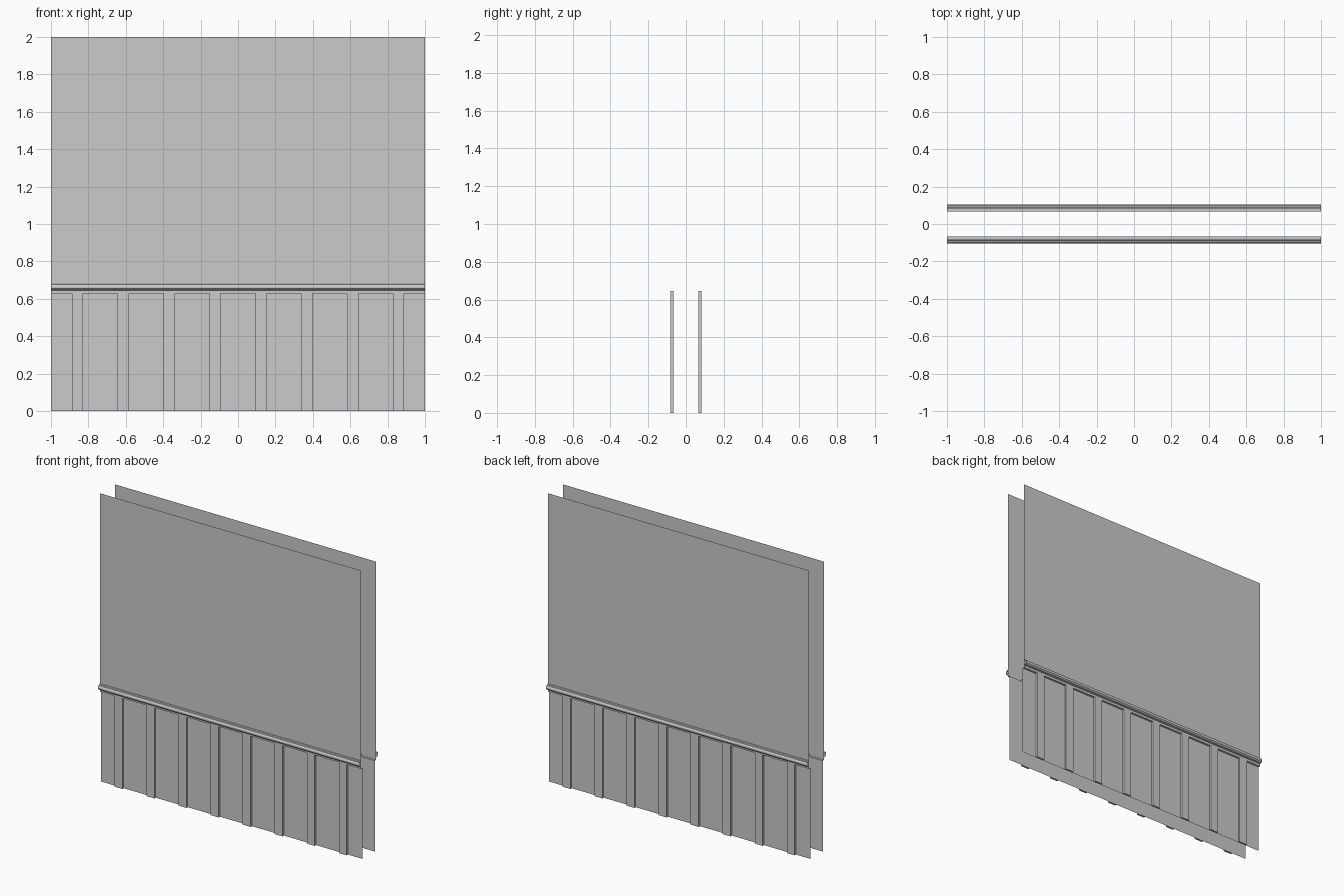
import bpy, bmesh
from math import pi
from mathutils import Matrix

if "Cube" in bpy.data.objects:
    bpy.data.objects.remove(bpy.data.objects["Cube"])

LOW_Y, FACE_Y = -0.067, -0.081      # recessed panel and raised wall planes
SOFFIT_Z, BATTEN_TOP = 0.628, 0.645
RAIL = [(-0.081, 0.645), (-0.095, 0.647), (-0.103, 0.655), (-0.104, 0.666),
        (-0.098, 0.677), (-0.090, 0.678), (-0.087, 0.684), (-0.081, 0.684)]


def finish(name, bm, turn):
    # The back side is the front side turned half round
    bmesh.ops.rotate(bm, verts=bm.verts, cent=(0, 0, 0),
                     matrix=Matrix.Rotation(turn, 3, 'Z'))
    mesh = bpy.data.meshes.new(name)
    bm.to_mesh(mesh)
    bm.free()
    obj = bpy.data.objects.new(name, mesh)
    bpy.context.collection.objects.link(obj)
    return obj


def sweep(name, profile, turn, x0=-1.0, x1=1.0):
    # Open (y, z) profile, listed bottom to top, swept along x
    bm = bmesh.new()
    a = [bm.verts.new((x0, y, z)) for y, z in profile]
    b = [bm.verts.new((x1, y, z)) for y, z in profile]
    for i in range(len(profile) - 1):
        bm.faces.new((a[i], b[i], b[i + 1], a[i + 1]))
    return finish(name, bm, turn)


def batten(name, x, turn, half=0.03):
    # Three-sided strip with a closed foot and an open back
    bm = bmesh.new()
    plan = [(x - half, LOW_Y), (x - half, FACE_Y), (x + half, FACE_Y), (x + half, LOW_Y)]
    lo = [bm.verts.new((px, py, 0)) for px, py in plan]
    hi = [bm.verts.new((px, py, BATTEN_TOP)) for px, py in plan]
    for i in range(3):
        bm.faces.new((lo[i], lo[i + 1], hi[i + 1], hi[i]))
    bm.faces.new(lo[::-1])
    return finish(name, bm, turn)


for side, turn in (("front", 0.0), ("back", pi)):
    # Recessed lower panel, soffit step and upper wall
    sweep(side + "_lower_panel", [(LOW_Y, 0), (LOW_Y, SOFFIT_Z)], turn)
    sweep(side + "_upper_wall",
          [(LOW_Y, SOFFIT_Z), (FACE_Y, SOFFIT_Z), (FACE_Y, 2.0)], turn)
    # Moulded chair rail
    sweep(side + "_rail", RAIL, turn)
    # Eight evenly spaced battens
    for i in range(8):
        batten(f"{side}_batten_{i + 1}", (i - 3.5) * 0.2452, turn)
